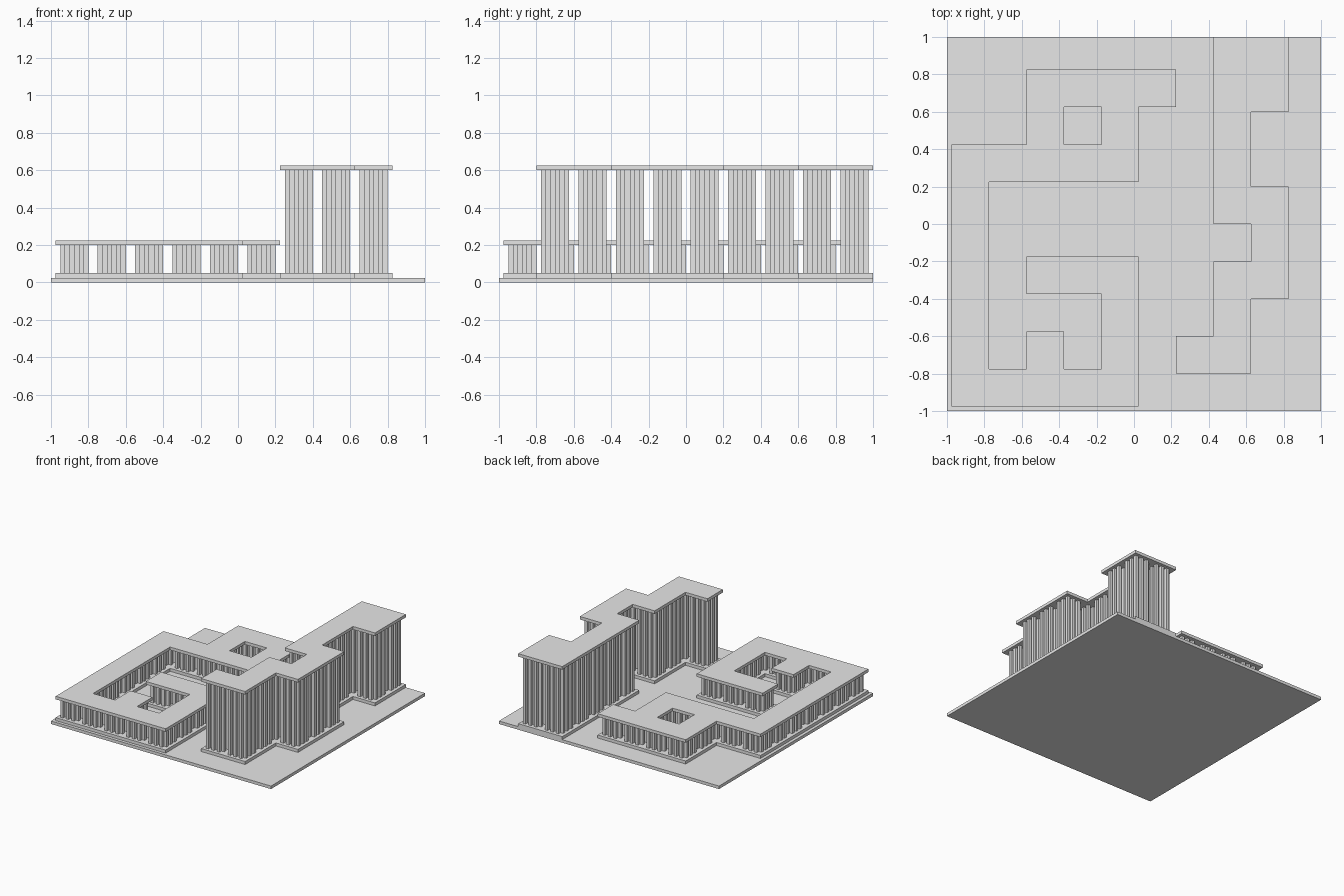
import bpy
import bmesh
from mathutils import Vector

cube = bpy.data.objects.get("Cube")
if cube:
    bpy.data.objects.remove(cube, do_unlink=True)

CELL = 0.2     # plan module
SLAB = 0.025   # slab thickness
RIB = 0.025    # pier rib width
RIBS = 6       # rib slots along one pier side

grey = bpy.data.materials.new("light_grey")
grey.use_nodes = True
grey.diffuse_color = (0.8, 0.8, 0.8, 1)
grey.node_tree.nodes["Principled BSDF"].inputs["Base Color"].default_value = (0.8, 0.8, 0.8, 1)


def finish(bm, name):
    mesh = bpy.data.meshes.new(name)
    bm.to_mesh(mesh)
    bm.free()
    mesh.materials.append(grey)
    obj = bpy.data.objects.new(name, mesh)
    bpy.context.collection.objects.link(obj)
    return obj


def add_box(bm, low, high):
    low, high = Vector(low), Vector(high)
    verts = bmesh.ops.create_cube(bm, size=1)["verts"]
    bmesh.ops.scale(bm, vec=high - low, verts=verts)
    bmesh.ops.translate(bm, vec=(low + high) / 2, verts=verts)


def add_slab(name, corners, z):
    """One continuous slab covering every occupied cell."""
    bm = bmesh.new()
    for x, y in corners:
        ring = [(x, y), (x + CELL, y), (x + CELL, y + CELL), (x, y + CELL)]
        bm.faces.new([bm.verts.new((px, py, z)) for px, py in ring])
    bmesh.ops.remove_doubles(bm, verts=bm.verts[:], dist=0.001)
    obj = finish(bm, name)
    solid = obj.modifiers.new("thickness", 'SOLIDIFY')
    solid.thickness = SLAB
    solid.offset = 1


def add_piers(name, corners, z0, z1):
    """A ribbed square pier in every cell: solid core, staggered ribs around it."""
    bm = bmesh.new()
    inset = (CELL - RIB * RIBS) / 2
    last = RIBS - 1
    for x, y in corners:
        px, py = x + inset, y + inset
        add_box(bm, (px + RIB, py + RIB, z0), (px + RIB * last, py + RIB * last, z1))
        for i in range(RIBS):
            for j in range(RIBS):
                on_rim = i in (0, last) or j in (0, last)
                if on_rim and (i + j) % 2 == 0:
                    rx, ry = px + i * RIB, py + j * RIB
                    add_box(bm, (rx, ry, z0), (rx + RIB, ry + RIB, z1))
    finish(bm, name)


def add_building(name, plan, x0, y0, roof_z):
    # Plan rows run from front to back
    corners = [(x0 + c * CELL, y0 + r * CELL)
               for r, row in enumerate(plan) for c, mark in enumerate(row) if mark == "#"]
    add_slab(name + "_floor", corners, SLAB)
    add_piers(name + "_piers", corners, 2 * SLAB, roof_z)
    add_slab(name + "_roof", corners, roof_z)


# Ground plate
bm = bmesh.new()
add_box(bm, (-1, -1, 0), (1, 1, SLAB))
finish(bm, "ground_plate")

# Low courtyard building
add_building("low_building", [
    "#####.",
    "#.#.#.",
    "#...#.",
    "#.###.",
    "#.....",
    "#.....",
    "#####.",
    "..#.#.",
    "..####"], -0.975, -0.975, 0.2)

# Tall winding building
add_building("tall_building", [
    "##.",
    ".#.",
    ".##",
    "..#",
    ".##",
    ".#.",
    ".#.",
    ".##",
    ".##"], 0.225, -0.8, 0.6)
